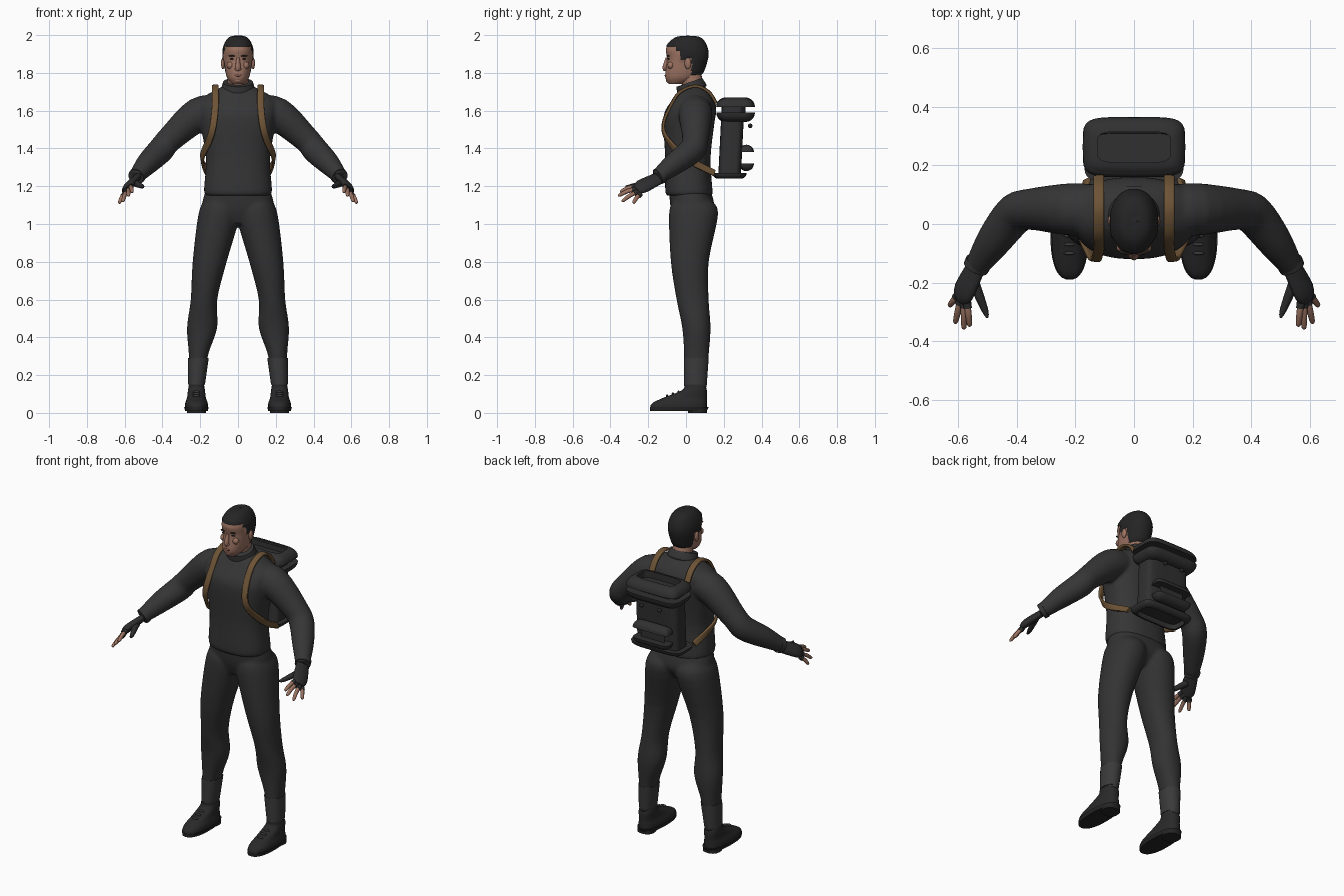
import bpy, bmesh
from math import sin, cos, pi, copysign, radians
from mathutils import Vector

if "Cube" in bpy.data.objects:
    bpy.data.objects.remove(bpy.data.objects["Cube"])


def material(name, red, green=None, blue=None):
    """A flat colour; one value alone makes a grey."""
    colour = (red, green or red, blue or red, 1)
    mat = bpy.data.materials.new(name)
    mat.use_nodes = True
    shader = next(node for node in mat.node_tree.nodes if node.type == 'BSDF_PRINCIPLED')
    shader.inputs["Base Color"].default_value = colour
    shader.inputs["Roughness"].default_value = .8
    mat.diffuse_color = colour
    return mat


jacket_cloth = material("charcoal jacket", .036)
trouser_cloth = material("dark trousers", .033)
gaiter_cloth = material("grey gaiter", .042)
boot_leather = material("black boot", .022)
canvas = material("black canvas", .03)
glove_leather = material("black glove", .026)
hair_black = material("black hair", .018)
skin = material("skin", .33, .17, .12)
lip_red = material("lip", .22, .09, .07)
strap_brown = material("brown strap", .15, .085, .036)


def spline(rows, steps):
    """Catmull-Rom interpolation of rows of numbers."""
    result = []
    last = len(rows) - 1
    for i in range(last):
        before, start, end, after = (rows[max(0, min(last, i + k))] for k in (-1, 0, 1, 2))
        for step in range(steps):
            t = step / steps
            result.append([q + t / 2 * (r - p + t * (2*p - 5*q + 4*r - s + t * (3*q - p - 3*r + s)))
                           for p, q, r, s in zip(before, start, end, after)])
    return result + [list(rows[last])]


def ring(centre, across, along, power, sides):
    """Superellipse spanned by two half axes."""
    def bulge(value):
        return copysign(abs(value) ** (2 / power), value)
    angles = [2 * pi * k / sides for k in range(sides)]
    return [centre + across * bulge(cos(a)) + along * bulge(sin(a)) for a in angles]


def stack(rows, power=2.4, steps=4, sides=40, x=0):
    """Level rings: height, half width, front, back, and centre x if it varies."""
    rows = spline([(*row, x)[:5] for row in rows], steps)
    return [ring(Vector((middle, (front + back) / 2, z)), Vector((width, 0, 0)),
                 Vector((0, (back - front) / 2, 0)), power, sides)
            for z, width, front, back, middle in rows]


def tube(rows, normal=(0, 0, 1), flat=1, power=2, steps=4, sides=20):
    """Rings along a path: x, y, z, radius; flat scales the radius along the normal."""
    rows = spline(rows, steps)
    points = [Vector(row[:3]) for row in rows]
    rings = []
    for i, point in enumerate(points):
        tangent = (points[min(i + 1, len(points) - 1)] - points[max(i - 1, 0)]).normalized()
        depth = Vector(normal(point) if callable(normal) else normal)
        depth = (depth - tangent * depth.dot(tangent)).normalized()
        radius = rows[i][3]
        rings.append(ring(point, depth.cross(tangent) * radius, depth * radius * flat, power, sides))
    return rings


def blob(centre, width, depth, height):
    """Ellipsoid of level rings."""
    angles = [pi * (k + .2) / 10.4 for k in range(11)]
    return [ring(Vector(centre) - Vector((0, 0, height * cos(a))), Vector((width * sin(a), 0, 0)),
                 Vector((0, depth * sin(a), 0)), 2, 16) for a in angles]


def pad(width, front, back, low, high, rounding, lean=0):
    """Soft box with rounded edges that leans back with height."""
    rows = []
    for end, side in ((low, -1), (high, 1)):
        for k in range(6)[::-side]:
            a = pi / 2 * k / 5
            inset = rounding * (1 - cos(a))
            z = end - side * rounding * (1 - sin(a))
            shift = lean * (z - low)
            rows.append((z, width - inset, front + inset + shift, back - inset + shift))
    return stack(rows, power=5, steps=1)


def flip(shape):
    return [[Vector((-p.x, p.y, p.z)) for p in loop] for loop in shape]


def build(name, mat, *shapes, mirror=False, fuse=False):
    bm = bmesh.new()
    for shape in list(shapes) + [flip(s) for s in shapes if mirror]:
        loops = [[bm.verts.new(p) for p in loop] for loop in shape]
        for lower, upper in zip(loops, loops[1:]):
            for k in range(len(lower)):
                bm.faces.new((lower[k - 1], lower[k], upper[k], upper[k - 1]))
        bm.faces.new(loops[0])
        bm.faces.new(loops[-1])
    bmesh.ops.recalc_face_normals(bm, faces=bm.faces)
    mesh = bpy.data.meshes.new(name)
    bm.to_mesh(mesh)
    bm.free()
    mesh.shade_smooth()
    mesh.set_sharp_from_angle(angle=radians(55))
    mesh.materials.append(mat)
    part = bpy.data.objects.new(name, mesh)
    bpy.context.collection.objects.link(part)
    if fuse:
        remesh = part.modifiers.new("fuse", 'REMESH')
        remesh.mode = 'VOXEL'
        remesh.voxel_size = .009
        remesh.use_smooth_shade = True
        soften = part.modifiers.new("soften", 'SMOOTH')
        soften.iterations = 5
    return part


# Jacket: torso and both arms fused together
torso = stack([(1.15, .17, -.1, .14), (1.18, .18, -.11, .14), (1.35, .17, -.11, .13), (1.53, .2, -.12, .15),
               (1.6, .21, -.11, .16), (1.66, .2, -.07, .15), (1.73, .08, -.02, .1)])
arm = tube([(.1, .05, 1.6, .08), (.21, .05, 1.58, .09), (.36, .05, 1.45, .07), (.41, .03, 1.39, .07),
            (.48, -.06, 1.32, .06), (.54, -.15, 1.25, .04)])
build("jacket", jacket_cloth, torso, arm, flip(arm), fuse=True)
build("sleeve_cuffs", jacket_cloth, tube([(.53, -.13, 1.26, .046), (.54, -.15, 1.25, .044)]), mirror=True)
collar = [(0, .63 - .35 * z, z, radius) for z, radius in ((1.67, .1), (1.7, .08), (1.71, .09), (1.75, .08))]
build("collar", jacket_cloth, tube(collar, normal=(0, -1, 0), flat=.9, sides=32))

# Trousers: pelvis and both legs fused together
pelvis = stack([(1.18, .17, -.09, .13), (1.08, .19, -.08, .15), (1, .12, -.05, .1)])
leg = stack([(1.12, .08, -.07, .14, .1), (1.05, .11, -.09, .17, .1), (.8, .09, -.08, .12, .15),
             (.6, .07, -.05, .12, .18), (.45, .08, -.02, .13, .19), (.3, .05, -.01, .12, .21),
             (.13, .04, -.01, .11, .22)], power=2.1)
build("trousers", trouser_cloth, pelvis, leg, flip(leg), fuse=True)
build("gaiters", gaiter_cloth, stack([(.15, .045, -.01, .11, .22), (.29, .055, -.01, .12, .21)], power=2.1),
      mirror=True)

# Boots
foot = .22
build("boots", boot_leather, stack([(.02, .06, -.19, .11), (.05, .06, -.18, .11), (.08, .05, -.12, .11),
                                    (.12, .045, -.02, .11), (.15, .04, -.01, .1)], x=foot), mirror=True)
sole = stack([(.01, .06, -.19, .11), (.03, .065, -.19, .12)], steps=1, x=foot)
heel = stack([(0, .05, .01, .11), (.02, .05, .01, .11)], steps=1, x=foot)
build("boot_soles", hair_black, sole, heel, mirror=True)
laces = [blob((foot, -.04 - gap, .11 - gap / 3), .02, .006, .008) for gap in (0, .03, .06)]
build("boot_laces", gaiter_cloth, *laces, mirror=True)

# Fingerless gloves and bare fingers
palm = tube([(.54, -.15, 1.24, .04), (.58, -.23, 1.2, .045), (.59, -.26, 1.18, .03)], normal=(1, 0, 1), flat=.5)
thumb = tube([(.55, -.19, 1.22, .02), (.51, -.29, 1.2, .012), (.5, -.32, 1.2, .004)])
first_knuckle, last_knuckle = Vector((.57, -.26, 1.2)), Vector((.6, -.24, 1.16))
fingers, finger_sleeves = [], []
for k, tip in enumerate([(.56, -.35, 1.17), (.58, -.36, 1.15), (.61, -.34, 1.12), (.63, -.28, 1.11)]):
    knuckle, tip = first_knuckle.lerp(last_knuckle, k / 3), Vector(tip)
    bend = knuckle.lerp(tip, .5) + Vector((0, 0, .006))
    fingers.append(tube([(*knuckle, .011), (*bend, .011), (*knuckle.lerp(tip, .9), .009), (*tip, .003)], sides=12))
    finger_sleeves.append(tube([(*knuckle, .014), (*knuckle.lerp(bend, .6), .014)], steps=1, sides=12))
build("gloves", glove_leather, palm, thumb, *finger_sleeves, mirror=True)
build("fingers", skin, *fingers, mirror=True)


# Head, with the hair raised from the scalp above a hairline
def hairline(y):
    for limit, height in ((-.05, 1.94), (-.03, 1.92), (0, 1.87), (.03, 1.88)):
        if y < limit:
            return height
    return 1.79


head = build("head", skin, stack([(1.74, .03, -.09, -.02), (1.78, .06, -.11, .07), (1.87, .075, -.1, .11),
                                  (1.93, .075, -.105, .11), (1.98, .05, -.06, .08), (1.994, .01, 0, .02)],
                                 power=2.2, steps=8, sides=64))
head.data.materials.append(hair_black)
for vertex in head.data.vertices:
    if vertex.co.z > hairline(vertex.co.y):
        vertex.co += vertex.normal * .006
for face in head.data.polygons:
    face.material_index = int(face.center.z > hairline(face.center.y))
build("neck", skin, tube([(0, .05, 1.69, .06), (0, .02, 1.8, .055)], normal=(0, -1, 0)))

# Facial features
bridge = tube([(0, -.1, 1.88, .008), (0, -.11, 1.83, .014), (0, -.11, 1.81, .008)], normal=(0, -1, 0))
build("nose", skin, bridge, blob((0, -.11, 1.82), .018, .01, .009))
build("ears", skin, blob((.08, .01, 1.85), .01, .018, .03), mirror=True)
build("cheeks", skin, blob((.04, -.08, 1.84), .02, .018, .02), mirror=True)
build("chin", skin, blob((0, -.09, 1.76), .02, .016, .014))
build("eyebrows", hair_black, blob((.03, -.094, 1.89), .02, .01, .004), mirror=True)
build("eyes", hair_black, blob((.03, -.091, 1.874), .013, .006, .005), mirror=True)
build("lips", lip_red, blob((0, -.106, 1.787), .02, .007, .007))

# Backpack
build("pack_body", canvas, pad(width=.17, front=.14, back=.32, low=1.24, high=1.66, rounding=.03, lean=.05))
build("pack_flap", canvas, pad(width=.175, front=.16, back=.365, low=1.54, high=1.67, rounding=.05))
build("pack_pocket", canvas, pad(width=.12, front=.28, back=.36, low=1.28, high=1.42, rounding=.04))
build("pack_buckles", hair_black, blob((.06, .34, 1.52), .014, .012, .012), mirror=True)


# Shoulder straps lying against the torso
def outward(point):
    return point.x - .11, point.y - .04, max(0, point.z - 1.55) * 1.5


path = [(.12, .16, 1.64), (.12, .12, 1.7), (.12, .05, 1.73), (.12, -.03, 1.7), (.12, -.08, 1.63),
        (.13, -.12, 1.53), (.15, -.1, 1.45), (.19, 0, 1.35), (.16, .15, 1.27)]
strap = tube([(*point, .018) for point in path], normal=outward, flat=.45, power=4, steps=8)
build("shoulder_straps", strap_brown, strap, mirror=True)
